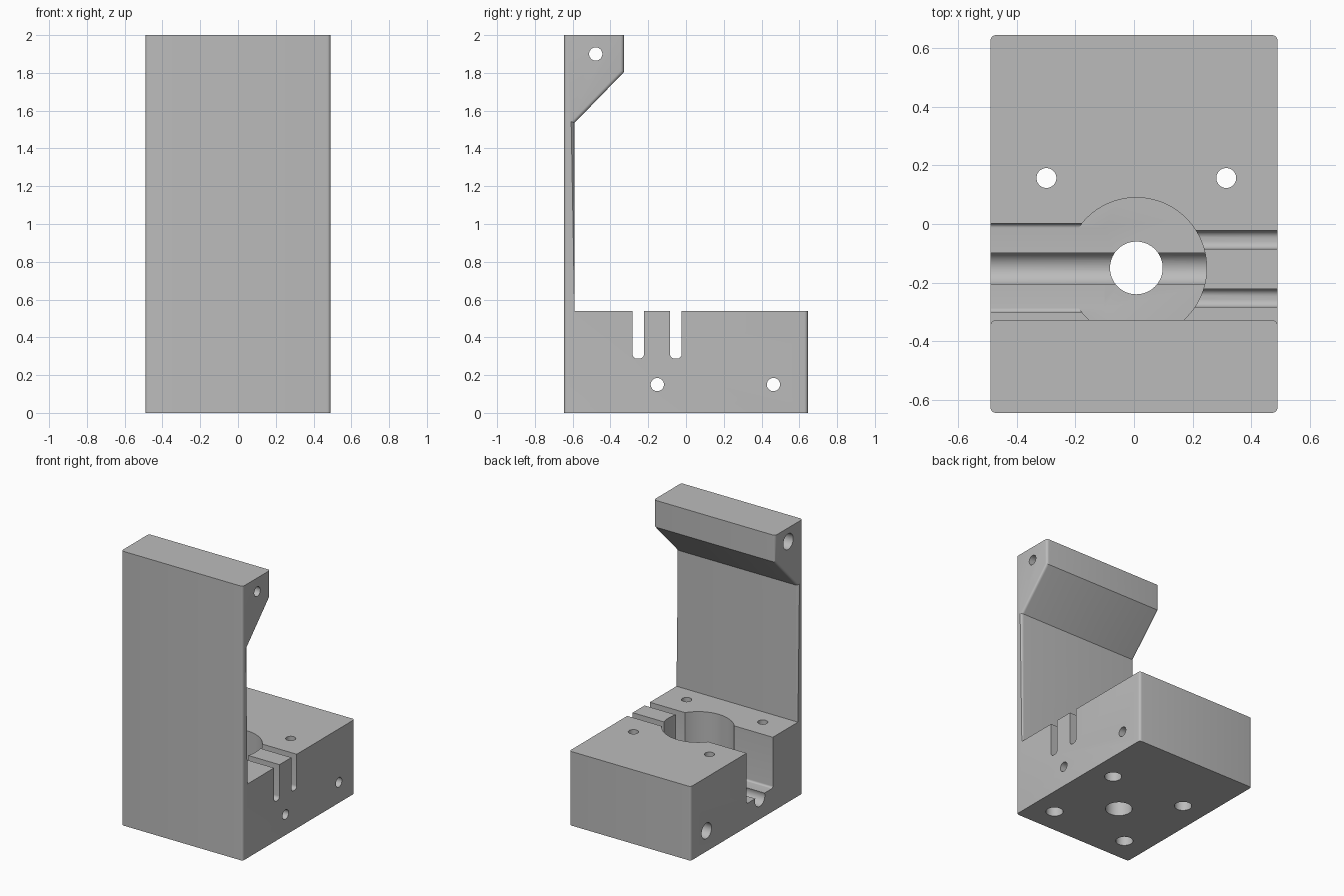
import bpy, bmesh, math
from mathutils import Matrix, Vector

cube = bpy.data.objects.get("Cube")
if cube:
    bpy.data.objects.remove(cube, do_unlink=True)

HALF_W = 0.49
AXIS_X, AXIS_Y = 0.008, -0.15      # centre of the round pocket
FLOOR = 0.17                       # pocket floor height
BORE_Z = 0.15                      # height of the cross bores


def new_object(name, bm):
    bmesh.ops.recalc_face_normals(bm, faces=bm.faces)
    mesh = bpy.data.meshes.new(name)
    bm.to_mesh(mesh)
    bm.free()
    obj = bpy.data.objects.new(name, mesh)
    bpy.context.collection.objects.link(obj)
    return obj


def extrude_x(profile, x0, x1):
    """Solid from a (y, z) outline swept along x."""
    bm = bmesh.new()
    face = bm.faces.new([bm.verts.new((x0, y, z)) for y, z in profile])
    out = bmesh.ops.extrude_face_region(bm, geom=[face])
    moved = [v for v in out["geom"] if isinstance(v, bmesh.types.BMVert)]
    bmesh.ops.translate(bm, verts=moved, vec=(x1 - x0, 0, 0))
    return bm


def cut(obj, cutter):
    mod = obj.modifiers.new("cut", "BOOLEAN")
    mod.operation = "DIFFERENCE"
    mod.solver = "EXACT"
    mod.object = cutter
    bpy.context.view_layer.objects.active = obj
    bpy.ops.object.modifier_apply(modifier=mod.name)
    bpy.data.objects.remove(cutter, do_unlink=True)


def bore(obj, start, end, radius, sides=48):
    """Cut a round hole between two points."""
    a, b = Vector(start), Vector(end)
    turn = (b - a).to_track_quat("Z", "Y").to_matrix().to_4x4()
    bm = bmesh.new()
    bmesh.ops.create_cone(bm, cap_ends=True, segments=sides, radius1=radius,
                          radius2=radius, depth=(b - a).length,
                          matrix=Matrix.Translation((a + b) / 2) @ turn)
    cut(obj, new_object("bore_cutter", bm))


def slot(obj, y, width, bottom, fillet, x0, x1):
    """Cut an open-topped slot with rounded bottom corners."""
    pts = [(y - width / 2, 0.7)]
    for side, first in ((-1, 180), (1, 270)):
        for i in range(7):
            t = math.radians(first + 15 * i)
            pts.append((y + side * (width / 2 - fillet) + fillet * math.cos(t),
                        bottom + fillet + fillet * math.sin(t)))
    pts.append((y + width / 2, 0.7))
    cut(obj, new_object("slot_cutter", extrude_x(pts, x0, x1)))


# Bracket body: block, thin back plate and overhanging head in one outline
outline = [(-0.645, 0), (0.645, 0), (0.645, 0.54), (-0.59, 0.54),
           (-0.59, 1.535), (-0.328, 1.805), (-0.328, 2), (-0.645, 2)]
bm = extrude_x(outline, -HALF_W, HALF_W)

# Rounded upright edges on both sides
upright = [e for e in bm.edges
           if abs(e.verts[0].co.x - e.verts[1].co.x) < 0.001
           and abs(e.verts[0].co.z - e.verts[1].co.z) > 0.01]
bmesh.ops.bevel(bm, geom=upright, offset=0.018, segments=5, profile=0.5,
                affect="EDGES")
body = new_object("bracket_body", bm)

# Round pocket with a through hole
bore(body, (AXIS_X, AXIS_Y, FLOOR), (AXIS_X, AXIS_Y, 0.7), 0.24, 96)
bore(body, (AXIS_X, AXIS_Y, -0.1), (AXIS_X, AXIS_Y, 0.3), 0.09, 64)

# Wide slot on one side, two narrow slots on the other
slot(body, AXIS_Y, 0.302, FLOOR, 0.014, -0.6, -0.1)
for y in (-0.253, -0.054):
    slot(body, y, 0.062, 0.287, 0.025, 0.12, 0.6)

# Counterbored cross holes: pocket groove, block and head
for y, z in ((AXIS_Y - 0.002, BORE_Z), (0.463, BORE_Z), (-0.478, 1.9)):
    bore(body, (-0.6, y, z), (0.25, y, z), 0.057)
    bore(body, (0.2, y, z), (0.6, y, z), 0.035)

# Four counterbored mounting holes around the pocket
for sx in (-1, 1):
    for sy in (-1, 1):
        x, y = AXIS_X + sx * 0.307, AXIS_Y + sy * 0.307
        bore(body, (x, y, -0.1), (x, y, 0.3), 0.058)
        bore(body, (x, y, 0.2), (x, y, 0.7), 0.034)

# Plain grey material
grey = bpy.data.materials.new("plain grey")
grey.use_nodes = True
colour = (0.5, 0.5, 0.5, 1)
grey.diffuse_color = colour
grey.node_tree.nodes["Principled BSDF"].inputs["Base Color"].default_value = colour
body.data.materials.clear()
body.data.materials.append(grey)

bpy.ops.object.select_all(action="DESELECT")
body.select_set(True)
bpy.context.view_layer.objects.active = body
bpy.ops.object.shade_smooth_by_angle(angle=math.radians(30))
